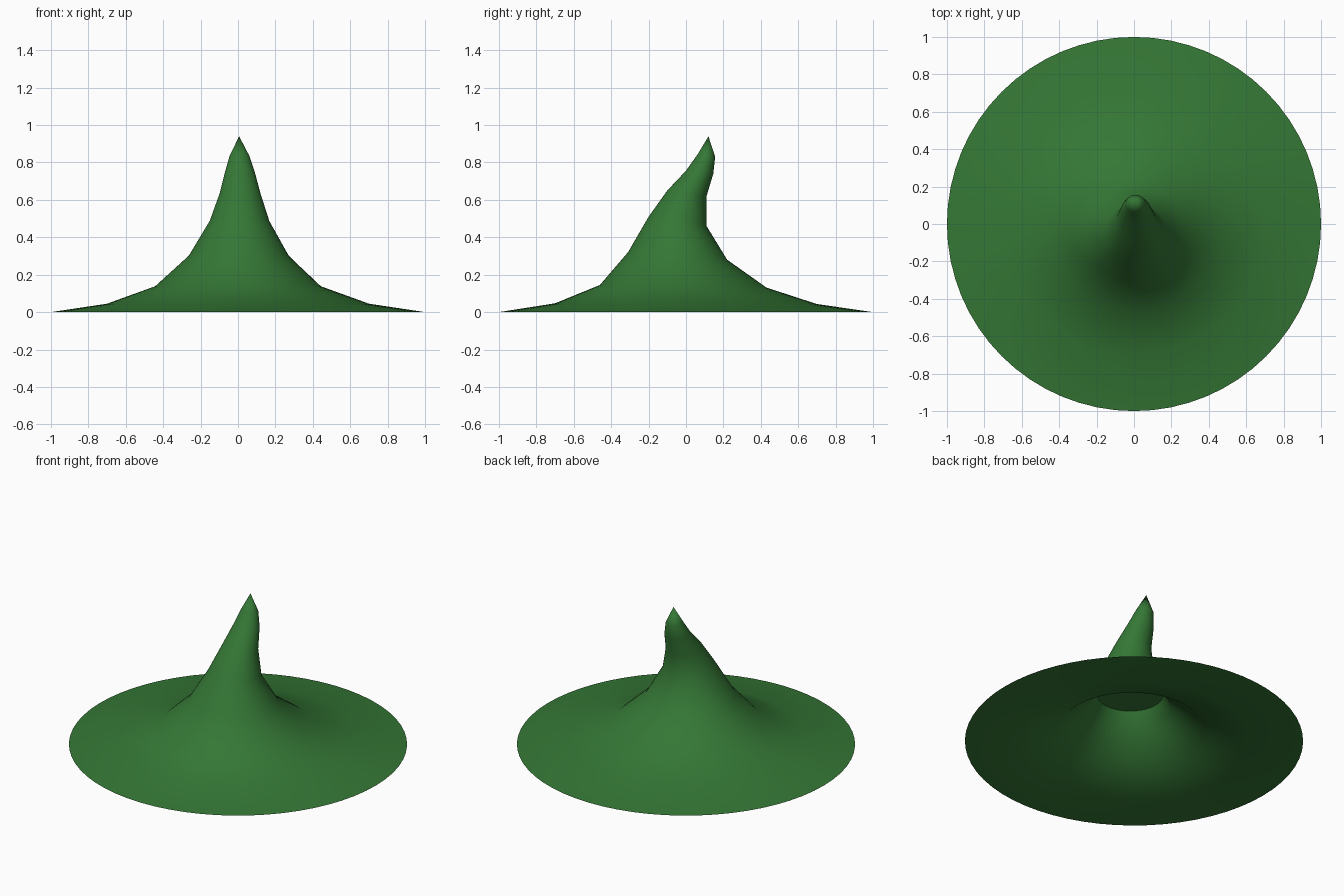
import bpy, bmesh, math

if "Cube" in bpy.data.objects:
    bpy.data.objects.remove(bpy.data.objects["Cube"])

SIDES = 64
green = bpy.data.materials.new("dark green")
green.diffuse_color = (0.035, 0.185, 0.036, 1)
green.use_nodes = True
green.node_tree.nodes["Principled BSDF"].inputs["Base Color"].default_value = green.diffuse_color

# Rings: centre x, centre y, mean z, x radius, y radius, half tilt (front higher)
OUTER = [
    (0, 0, 0, 1, 1, 0),
    (0, 0, 0.045, 0.70, 0.70, 0.002),
    (0, -0.015, 0.138, 0.443, 0.445, 0.007),
    (0.004, -0.045, 0.30, 0.268, 0.265, 0.02),
    (0.008, -0.045, 0.485, 0.160, 0.155, 0.025),
    (0.011, 0.005, 0.635, 0.109, 0.105, 0.015),
    (0.010, 0.073, 0.748, 0.08, 0.073, 0.008),
    (0.008, 0.108, 0.835, 0.053, 0.048, 0.005),
]
TIP = (0.006, 0.12, 0.94)
# Lining, thicker towards the crown
INNER = [
    (0, 0, 0, 1, 1, 0),
    (0, 0, 0.012, 0.69, 0.69, 0),
    (0, -0.015, 0.098, 0.42, 0.42, 0.005),
    (0, -0.035, 0.26, 0.238, 0.238, 0.008),
    (0, -0.035, 0.332, 0.195, 0.195, 0),
]


def add_ring(bm, cx, cy, z, rx, ry, tilt):
    angles = [2 * math.pi * i / SIDES for i in range(SIDES)]
    return [bm.verts.new((cx + rx * math.cos(a), cy + ry * math.sin(a),
                          z - tilt * math.sin(a))) for a in angles]


def loft(bm, rings):
    loops = [add_ring(bm, *r) for r in rings]
    for low, high in zip(loops, loops[1:]):
        for i in range(SIDES):
            j = (i + 1) % SIDES
            bm.faces.new((low[i], low[j], high[j], high[i]))
    return loops[-1]


def finish(bm, name):
    for f in bm.faces:
        f.smooth = len(f.verts) <= 4
    mesh = bpy.data.meshes.new(name)
    bm.to_mesh(mesh)
    bm.free()
    mesh.materials.append(green)
    bpy.context.collection.objects.link(bpy.data.objects.new(name, mesh))


# Outer hat: brim to bent tip
bm = bmesh.new()
top = loft(bm, OUTER)
tip = bm.verts.new(TIP)
for i in range(SIDES):
    bm.faces.new((top[i], top[(i + 1) % SIDES], tip))
finish(bm, "hat")

# Lining: underside of the brim and inside of the crown, facing down
bm = bmesh.new()
loft(bm, INNER)
bmesh.ops.reverse_faces(bm, faces=bm.faces[:])
finish(bm, "lining")

# Flat cap at the top of the lining
bm = bmesh.new()
bm.faces.new(reversed(add_ring(bm, *INNER[-1])))
finish(bm, "lining_cap")
